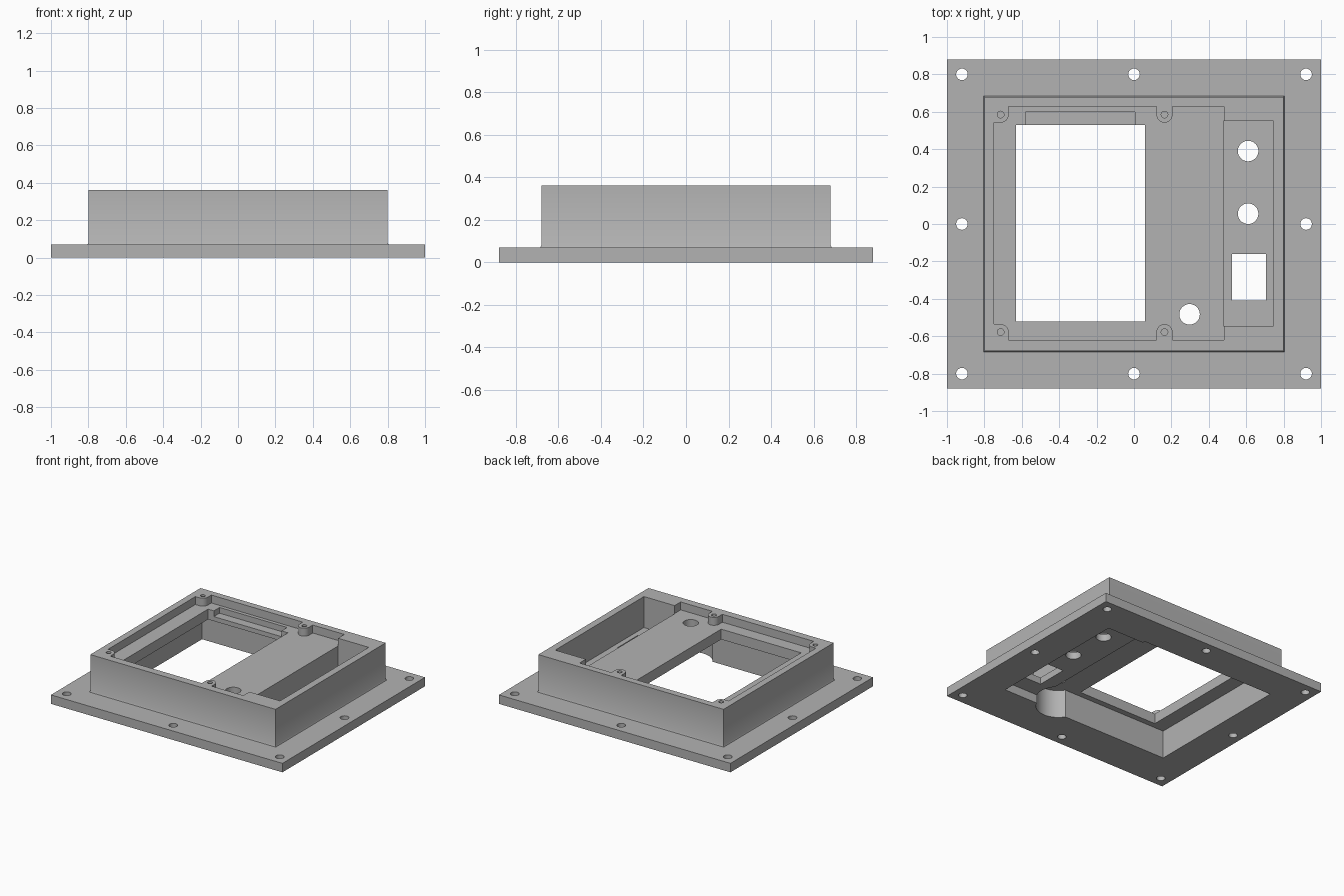
import bpy, bmesh, math

if "Cube" in bpy.data.objects:
    bpy.data.objects.remove(bpy.data.objects["Cube"])

grey = bpy.data.materials.new("plain grey")
grey.diffuse_color = (0.45, 0.45, 0.45, 1)
grey.use_nodes = True
grey.node_tree.nodes["Principled BSDF"].inputs["Base Color"].default_value = grey.diffuse_color


def prism(name, pts, z0, z1):
    """Extrude a counter-clockwise outline from z0 to z1."""
    bm = bmesh.new()
    face = bm.faces.new([bm.verts.new((x, y, z0)) for x, y in pts])
    top = bmesh.ops.extrude_face_region(bm, geom=[face])["geom"]
    for v in top:
        if isinstance(v, bmesh.types.BMVert):
            v.co.z = z1
    bmesh.ops.recalc_face_normals(bm, faces=bm.faces)
    mesh = bpy.data.meshes.new(name)
    bm.to_mesh(mesh)
    bm.free()
    mesh.materials.append(grey)
    ob = bpy.data.objects.new(name, mesh)
    bpy.context.collection.objects.link(ob)
    return ob


def rect(x0, x1, y0, y1):
    return [(x0, y0), (x1, y0), (x1, y1), (x0, y1)]


def arc(cx, cy, r, a0, a1, n):
    return [(cx + r * math.cos(math.radians(a0 + (a1 - a0) * i / n)),
             cy + r * math.sin(math.radians(a0 + (a1 - a0) * i / n))) for i in range(n + 1)]


def circle(x, y, r, n=32):
    return arc(x, y, r, 0, 360, n)[:-1]


def combine(target, pts, z0, z1, op="DIFFERENCE", part=None):
    """Apply a boolean with a prism, or with a given part."""
    tool = part or prism("cutter", pts, z0, z1)
    mod = target.modifiers.new("cut", "BOOLEAN")
    mod.operation, mod.object, mod.solver = op, tool, "EXACT"
    bpy.context.view_layer.objects.active = target
    bpy.ops.object.modifier_apply(modifier=mod.name)
    bpy.data.objects.remove(tool)


# Flange with the raised housing
panel = prism("panel_housing", rect(-1, 1, -0.88, 0.88), 0, 0.07)
combine(panel, rect(-0.8, 0.8, -0.68, 0.68), 0.03, 0.362, "UNION")

# Small sloped bead where the housing meets the flange
bead = prism("bead", rect(-0.81, 0.81, -0.69, 0.69), 0.06, 0.082)
for v in bead.data.vertices:
    if v.co.z > 0.07:
        v.co.x *= 0.799 / 0.81
        v.co.y *= 0.679 / 0.69
combine(panel, None, 0, 0, "UNION", bead)

# Shallow pocket in the top, outlined around its four screw bosses
pocket = [(-0.67, -0.62), (0.12, -0.62)]
pocket += arc(0.163, -0.578, 0.043, 180, 0, 12)
pocket += [(0.206, -0.62), (0.48, -0.62), (0.48, 0.628), (0.206, 0.628)]
pocket += arc(0.163, 0.585, 0.043, 0, -180, 12)
pocket += [(0.12, 0.628), (-0.67, 0.628)]
pocket += arc(-0.713, 0.585, 0.043, 0, -90, 6)
pocket += [(-0.748, 0.542), (-0.748, -0.535)]
pocket += arc(-0.713, -0.578, 0.043, 90, 0, 6)
combine(panel, pocket, 0.30, 0.5)

# Deep side pocket, and the hollow underneath
combine(panel, rect(0.478, 0.745, -0.545, 0.55), 0.12, 0.5)
combine(panel, rect(-0.745, 0.42, -0.565, 0.62), -0.1, 0.22)
combine(panel, rect(0.40, 0.74, -0.545, 0.60), -0.1, 0.067)
combine(panel, circle(0.30, -0.48, 0.16, 48), -0.1, 0.22)

# Display window and the cable notch behind it
combine(panel, rect(-0.63, 0.06, -0.52, 0.53), -0.2, 0.6)
combine(panel, rect(-0.58, 0.005, 0.50, 0.60), 0.255, 0.6)

# Control openings
combine(panel, rect(0.525, 0.705, -0.41, -0.16), -0.2, 0.6)
for x, y in ((0.61, 0.39), (0.61, 0.055), (0.297, -0.483)):
    combine(panel, circle(x, y, 0.055), -0.2, 0.6)

# Flange mounting holes
for x in (-0.92, 0, 0.92):
    for y in (-0.8, 0, 0.8):
        if x or y:
            combine(panel, circle(x, y, 0.031, 24), -0.2, 0.2)

# Blind screw holes in the bosses
for x in (-0.713, 0.163):
    for y in (-0.578, 0.585):
        combine(panel, circle(x, y, 0.018, 16), 0.27, 0.6)

# Smooth round walls, crisp edges
bpy.ops.object.select_all(action="DESELECT")
panel.select_set(True)
bpy.context.view_layer.objects.active = panel
bpy.ops.object.shade_smooth_by_angle(angle=math.radians(30))
